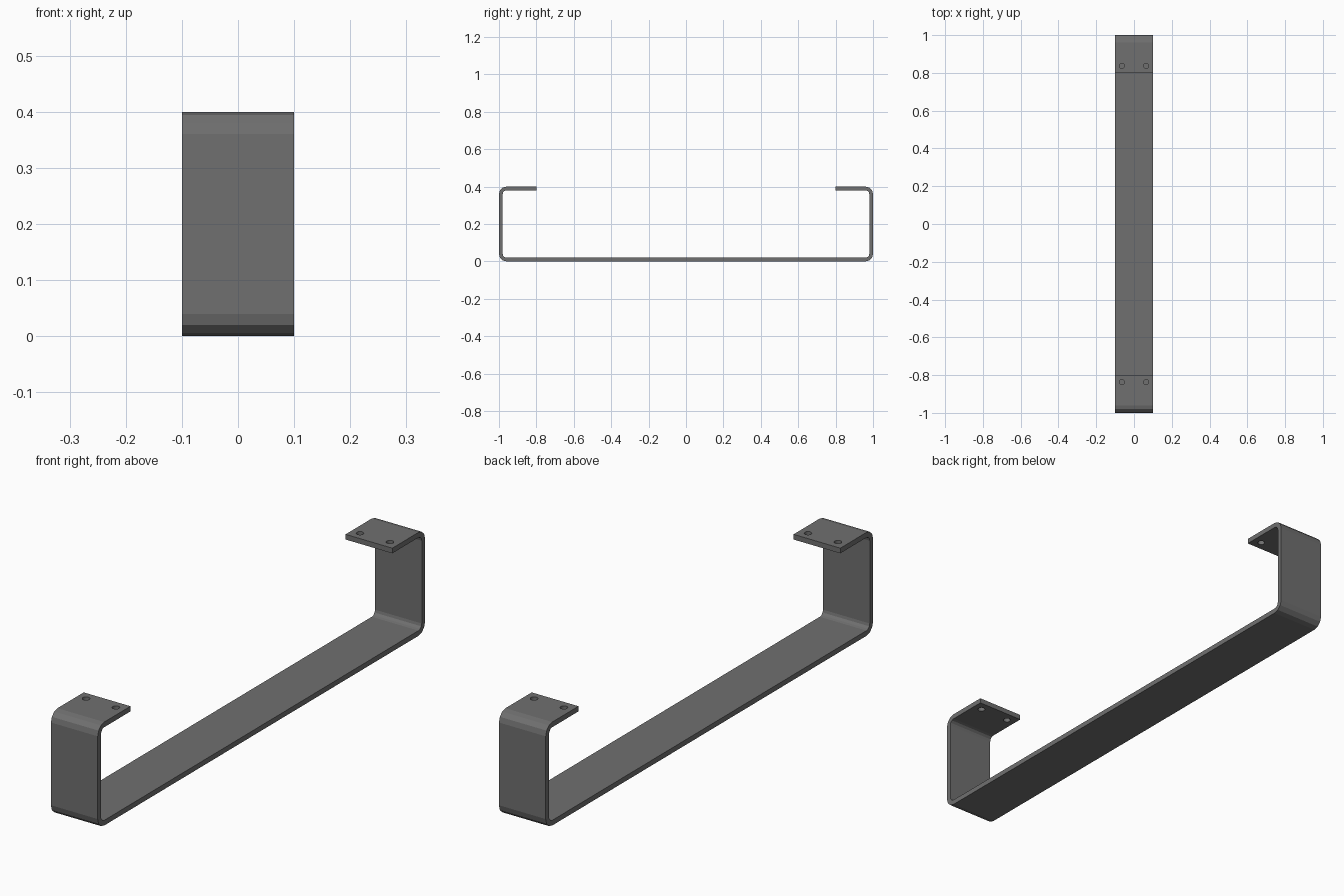
import bpy, bmesh
from math import cos, sin, radians

if "Cube" in bpy.data.objects:
    bpy.data.objects.remove(bpy.data.objects["Cube"])

W, T, R = 0.1, 0.02, 0.04      # half width, sheet thickness, outer bend radius


def half_path(offset):
    """Right half of the strip's line, inset from the outer face by offset."""
    r = R - offset
    pts = []
    for cz, start in ((R, -90), (0.4 - R, 0)):
        for i in range(4):
            a = radians(start + 30 * i)
            pts.append((1 - R + r * cos(a), cz + r * sin(a)))
    pts.append((0.8, 0.4 - offset))
    return pts


def full_path(offset):
    half = half_path(offset)
    return [(-y, z) for y, z in reversed(half)] + half


# Dark metal
dark = bpy.data.materials.new("dark_metal")
dark.diffuse_color = (0.16, 0.16, 0.16, 1)
dark.use_nodes = True
dark.node_tree.nodes["Principled BSDF"].inputs["Base Color"].default_value = dark.diffuse_color

# Bent flat strip: foot bar, two uprights and two mounting flanges
bm = bmesh.new()
rings = []
for (yo, zo), (yi, zi) in zip(full_path(0), full_path(T)):
    rings.append([bm.verts.new(c) for c in
                  ((-W, yo, zo), (W, yo, zo), (W, yi, zi), (-W, yi, zi))])
for a, b in zip(rings, rings[1:]):
    for i in range(4):
        j = (i + 1) % 4
        bm.faces.new((a[i], a[j], b[j], b[i]))
bm.faces.new(rings[0])
bm.faces.new(rings[-1])
bmesh.ops.recalc_face_normals(bm, faces=bm.faces)
mesh = bpy.data.meshes.new("bent_strip_leg")
bm.to_mesh(mesh)
bm.free()
mesh.materials.append(dark)
leg = bpy.data.objects.new("bent_strip_leg", mesh)
bpy.context.collection.objects.link(leg)

# Screw holes through the flanges
for x in (-0.064, 0.064):
    for y in (-0.837, 0.837):
        bpy.ops.mesh.primitive_cylinder_add(vertices=24, radius=0.0135, depth=0.1,
                                            location=(x, y, 0.39))
        cutter = bpy.context.object
        cutter.name = "screw_hole_cutter"
        cutter.data.materials.append(dark)
        cutter.hide_render = True
        cutter.display_type = 'WIRE'
        mod = leg.modifiers.new("screw_hole", 'BOOLEAN')
        mod.operation = 'DIFFERENCE'
        mod.solver = 'EXACT'
        mod.object = cutter
